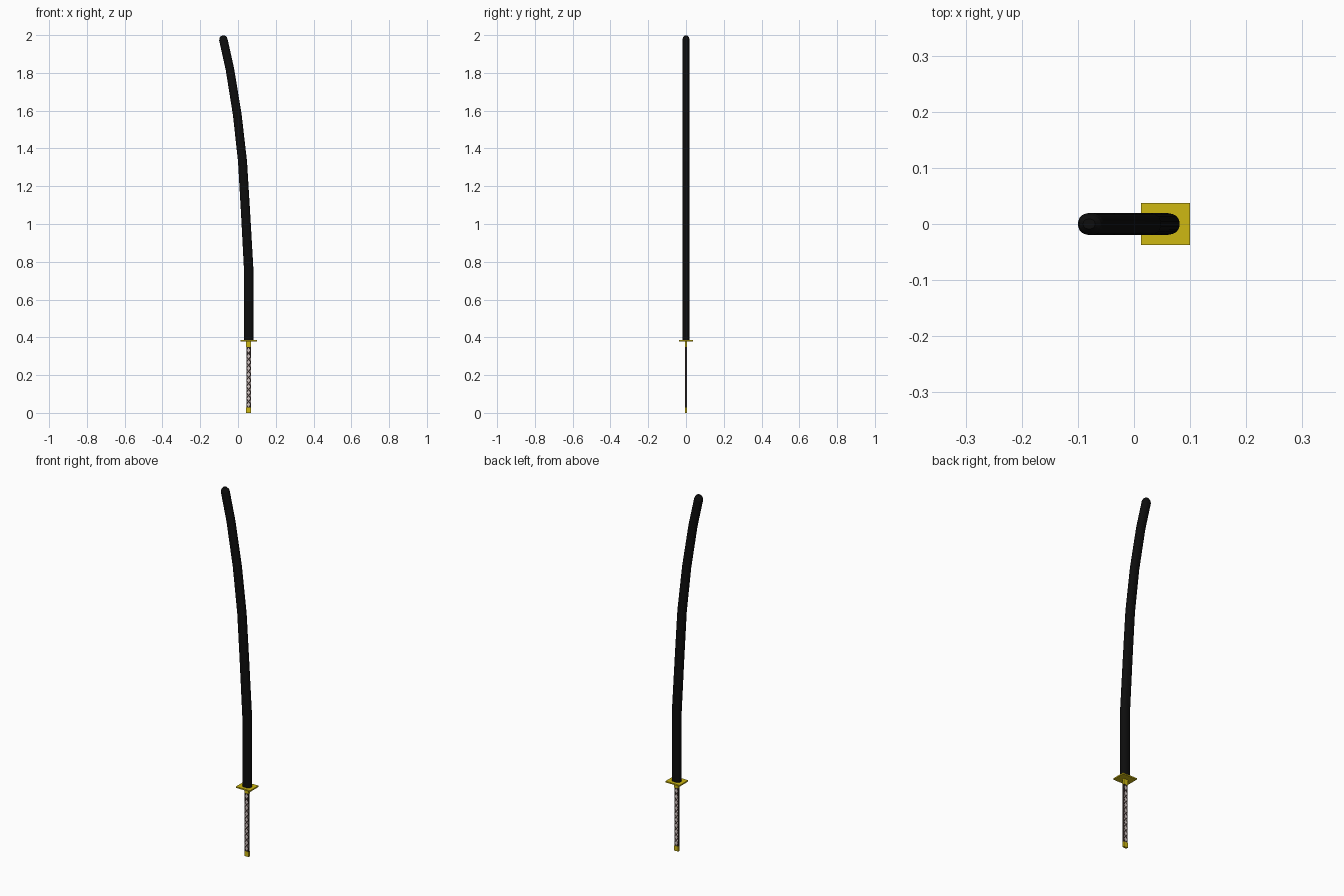
import bpy, bmesh, math
from mathutils import Vector

if "Cube" in bpy.data.objects:
    bpy.data.objects.remove(bpy.data.objects["Cube"])

CX = 0.056  # handle and guard axis


def material(name, rgb):
    m = bpy.data.materials.new(name)
    m.diffuse_color = (*rgb, 1)
    m.use_nodes = True
    m.node_tree.nodes["Principled BSDF"].inputs["Base Color"].default_value = m.diffuse_color
    return m


black = material("black lacquer", (0.004, 0.004, 0.004))
gold = material("gold", (0.62, 0.48, 0.006))
brown = material("dark brown wrap", (0.03, 0.02, 0.018))
pale = material("pale ray skin", (0.62, 0.54, 0.53))


def finish(name, bm, mat):
    bmesh.ops.recalc_face_normals(bm, faces=bm.faces)
    me = bpy.data.meshes.new(name)
    bm.to_mesh(me)
    bm.free()
    ob = bpy.data.objects.new(name, me)
    bpy.context.collection.objects.link(ob)
    me.materials.append(mat)
    return ob


def box(name, size, z0, z1, mat):
    bm = bmesh.new()
    bmesh.ops.create_cube(bm, size=1)
    for v in bm.verts:
        v.co = Vector((CX + v.co.x * size[0], v.co.y * size[1],
                       z0 if v.co.z < 0 else z1))
    return finish(name, bm, mat)


# Scabbard: flattened round section swept along a gentle bend (x, z, scale, y scale)
path = [(0.056, 0.386, 1, 1), (0.056, 0.77, 1, 1), (0.040, 1.06, 0.97, 1),
        (0.024, 1.33, 0.95, 1), (-0.004, 1.58, 0.92, 1), (-0.043, 1.82, 0.90, 1),
        (-0.0775, 1.975, 0.90, 1), (-0.079, 1.988, 0.76, 0.78), (-0.080, 1.997, 0.42, 0.45)]
bm = bmesh.new()
rings = []
N = 20
for i, (x, z, s, sy) in enumerate(path):
    a, b = path[max(i - 1, 0)], path[min(i + 1, len(path) - 1)]
    if i == 0:
        side = Vector((1, 0, 0))
    else:
        t = Vector((b[0] - a[0], 0, b[1] - a[1])).normalized()
        side = Vector((t.z, 0, -t.x))
    ring = []
    for k in range(N):
        ang = 2 * math.pi * (k + 0.5) / N
        c, d = math.cos(ang), math.sin(ang)
        u = math.copysign(abs(c) ** 0.85, c) * 0.0253 * s
        v = math.copysign(abs(d) ** 0.85, d) * 0.0195 * sy
        ring.append(bm.verts.new(Vector((x, v, z)) + side * u))
    rings.append(ring)
for r0, r1 in zip(rings, rings[1:]):
    for k in range(N):
        bm.faces.new((r0[k], r0[(k + 1) % N], r1[(k + 1) % N], r1[k]))
bm.faces.new(rings[0])
bm.faces.new(rings[-1])
finish("scabbard", bm, black)

# Guard, collar, grip and pommel
box("guard", (0.087, 0.074), 0.379, 0.386, gold)
box("collar", (0.025, 0.011), 0.348, 0.379, gold)
box("grip", (0.024, 0.009), 0.028, 0.348, brown)
box("pommel", (0.025, 0.011), 0.0, 0.028, gold)

# Pale diamonds between the wraps, and half diamonds along the edges, both faces
bm = bmesh.new()
count, step = 10, 0.032
for sgn in (-1, 1):
    y = sgn * 0.0049
    for i in range(count):
        z = 0.044 + i * step
        if z + 0.013 > 0.348:
            break
        shapes = [[(-0.0085, 0), (0, -0.013), (0.0085, 0), (0, 0.013)]]
        if i < count - 2:
            h = step / 2
            for m in (-1, 1):
                shapes.append([(m * 0.0115, h - 0.010), (m * 0.0115, h + 0.010), (m * 0.0045, h)])
        for shape in shapes:
            bm.faces.new([bm.verts.new((CX + p, y, z + q)) for p, q in shape])
bmesh.ops.recalc_face_normals(bm, faces=bm.faces)
for f in bm.faces:
    if f.normal.y * f.calc_center_median().y < 0:
        f.normal_flip()
me = bpy.data.meshes.new("grip_diamonds")
bm.to_mesh(me)
bm.free()
me.materials.append(pale)
bpy.context.collection.objects.link(bpy.data.objects.new("grip_diamonds", me))
